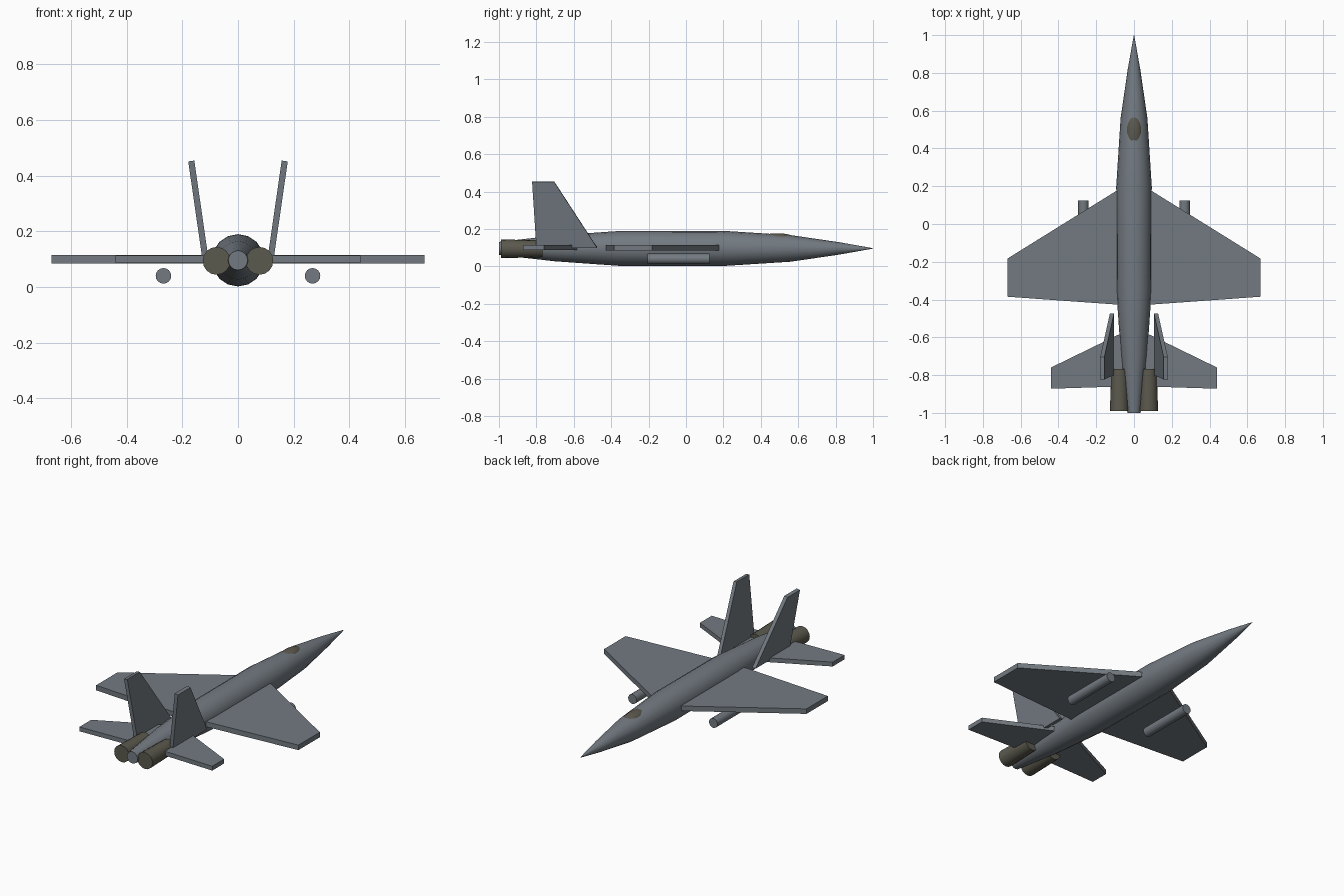
import bpy, bmesh, math
from mathutils import Vector

cube = bpy.data.objects.get("Cube")
if cube:
    bpy.data.objects.remove(cube, do_unlink=True)

AXIS_Z = 0.096  # height of the fuselage centre line


def material(name, color):
    mat = bpy.data.materials.new(name)
    mat.use_nodes = True
    mat.diffuse_color = (*color, 1)
    mat.node_tree.nodes["Principled BSDF"].inputs["Base Color"].default_value = (*color, 1)
    return mat


grey = material("blue grey", (0.17, 0.195, 0.22))
olive = material("dark olive", (0.105, 0.1, 0.075))


def finish(name, bm, mat, smooth=False):
    bmesh.ops.recalc_face_normals(bm, faces=bm.faces)
    mesh = bpy.data.meshes.new(name)
    bm.to_mesh(mesh)
    bm.free()
    mesh.materials.append(mat)
    obj = bpy.data.objects.new(name, mesh)
    bpy.context.collection.objects.link(obj)
    if smooth:
        bpy.ops.object.select_all(action="DESELECT")
        obj.select_set(True)
        bpy.context.view_layer.objects.active = obj
        bpy.ops.object.shade_smooth_by_angle(angle=math.radians(32))
    return obj


def tube(name, profile, x, z, mat, sides=16):
    """Round body along y from (y, radius) stations, capped at both ends."""
    bm = bmesh.new()
    rings = []
    for y, r in profile:
        angles = [math.tau * i / sides for i in range(sides)]
        rings.append([bm.verts.new((x + r * math.cos(a), y, z + r * math.sin(a))) for a in angles])
    for a, b in zip(rings, rings[1:]):
        for i in range(sides):
            j = (i + 1) % sides
            bm.faces.new((a[i], a[j], b[j], b[i]))
    bm.faces.new(rings[0])
    bm.faces.new(rings[-1])
    finish(name, bm, mat, True)


def plate(name, outline, thickness, mat):
    """Flat panel: outline points extruded both ways along the panel normal."""
    bm = bmesh.new()
    points = [Vector(p) for p in outline]
    normal = (points[1] - points[0]).cross(points[2] - points[0]).normalized()
    low, high = ([bm.verts.new(p + normal * thickness * s) for p in points] for s in (-0.5, 0.5))
    bm.faces.new(low)
    bm.faces.new(high)
    for i in range(len(points)):
        j = (i + 1) % len(points)
        bm.faces.new((low[i], low[j], high[j], high[i]))
    finish(name, bm, mat)


# Fuselage with pointed nose and tapered tail
tube("fuselage", [(-1, 0.035), (-0.7, 0.069), (-0.36, 0.093), (0.2, 0.094),
                  (0.56, 0.071), (0.82, 0.033), (1, 0.001)], 0, AXIS_Z, grey)

# Canopy, barely rising from the fuselage
bm = bmesh.new()
bmesh.ops.create_uvsphere(bm, u_segments=20, v_segments=12, radius=1)
bmesh.ops.scale(bm, vec=(0.042, 0.1, 0.03), verts=bm.verts)
bmesh.ops.translate(bm, vec=(0, 0.487, 0.147), verts=bm.verts)
finish("canopy", bm, olive, True)

# Paired parts
for side, s in (("left", 1), ("right", -1)):
    z = 0.1
    plate(side + "_wing", [(s * 0.07, 0.19, z), (s * 0.67, -0.183, z),
                           (s * 0.67, -0.385, z), (s * 0.07, -0.428, z)], 0.03, grey)
    plate(side + "_tailplane", [(s * 0.06, -0.575, z), (s * 0.44, -0.76, z),
                                (s * 0.44, -0.872, z), (s * 0.06, -0.86, z)], 0.026, grey)
    plate(side + "_fin", [(s * 0.117, -0.475, 0.1), (s * 0.168, -0.705, 0.453),
                          (s * 0.168, -0.823, 0.453), (s * 0.117, -0.8, 0.1)], 0.022, grey)
    tube(side + "_exhaust", [(-0.99, 0.05), (-0.768, 0.045)], s * 0.077, 0.094, olive)
    tube(side + "_pod", [(-0.207, 0.028), (0.125, 0.028)], s * 0.268, 0.04, grey)
